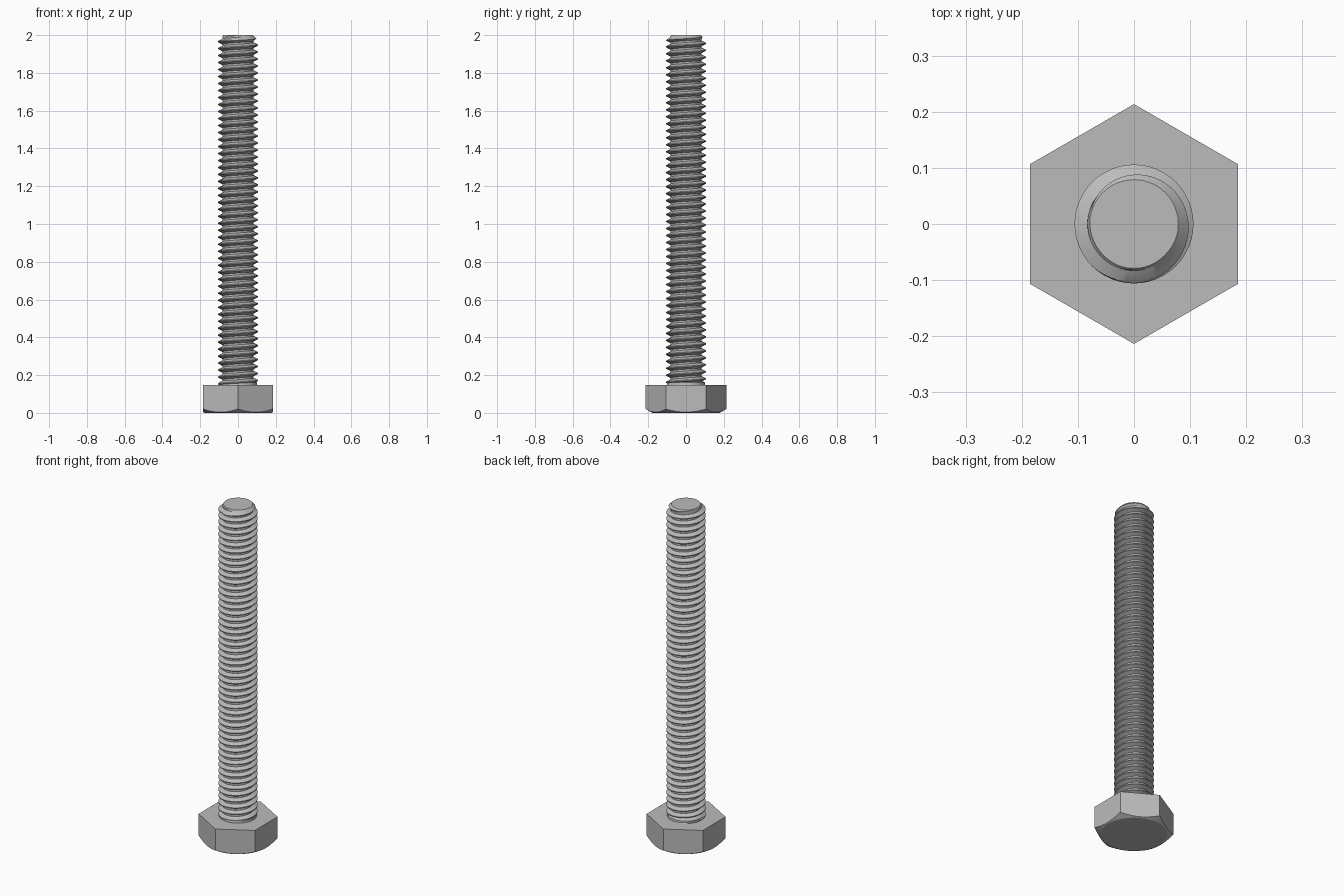
import bpy
import bmesh
from math import cos, sin, tan, pi, radians

cube = bpy.data.objects.get("Cube")
if cube:
    bpy.data.objects.remove(cube, do_unlink=True)

HEIGHT = 2.0
HEAD_TOP = 0.148
APOTHEM = 0.185
BEARING = 0.178       # radius of the flat circle under the head
ROOT, CREST = 0.083, 0.106
PITCH = 0.037
SEGMENTS = 48

steel = bpy.data.materials.new("steel_grey")
steel.diffuse_color = (0.5, 0.5, 0.5, 1)
steel.use_nodes = True
steel.node_tree.nodes["Principled BSDF"].inputs["Base Color"].default_value = (0.5, 0.5, 0.5, 1)


def finish(bm, name):
    """Turn a bmesh into a steel object with sharp edges kept."""
    bmesh.ops.recalc_face_normals(bm, faces=bm.faces)
    mesh = bpy.data.meshes.new(name)
    bm.to_mesh(mesh)
    bm.free()
    mesh.materials.append(steel)
    obj = bpy.data.objects.new(name, mesh)
    bpy.context.collection.objects.link(obj)
    bpy.ops.object.select_all(action='DESELECT')
    obj.select_set(True)
    bpy.context.view_layer.objects.active = obj
    bpy.ops.object.shade_smooth_by_angle(angle=radians(25))
    return obj


def bridge(bm, lower, upper):
    for i in range(len(lower)):
        j = (i + 1) % len(lower)
        bm.faces.new((lower[i], lower[j], upper[j], upper[i]))


# Hexagonal head, its lower corners cut by a shallow cone
bm = bmesh.new()
under, arc, top = [], [], []
for i in range(72):
    a = 2 * pi * i / 72
    r = APOTHEM / cos((a + pi / 6) % (pi / 3) - pi / 6)
    x, y = cos(a), sin(a)
    under.append(bm.verts.new((BEARING * x, BEARING * y, 0)))
    arc.append(bm.verts.new((r * x, r * y, (r - BEARING) * tan(pi / 6))))
    top.append(bm.verts.new((r * x, r * y, HEAD_TOP)))
bridge(bm, under, arc)
bridge(bm, arc, top)
bm.faces.new(under)
bm.faces.new(top)
finish(bm, "hex_head")

# Threaded shank: a helical strip whose last edge meets the next turn
bm = bmesh.new()
profile = [(0, ROOT), (0.25, ROOT), (0.56, CREST), (0.69, CREST)]
start = HEAD_TOP - 2 * PITCH
turns = int((HEIGHT - start) / PITCH) + 3
strip = []
for i in range(turns * SEGMENTS):
    a = 2 * pi * i / SEGMENTS
    row = []
    for offset, radius in profile:
        z = start + PITCH * (i / SEGMENTS + offset)
        r = min(radius, 0.079 + HEIGHT - z)      # chamfered tip
        row.append(bm.verts.new((r * cos(a), r * sin(a), z)))
    strip.append(row)
for i in range(len(strip) - 1):
    here, after = strip[i], strip[i + 1]
    for k in range(3):
        bm.faces.new((here[k], after[k], after[k + 1], here[k + 1]))
    if i + SEGMENTS + 1 < len(strip):
        bm.faces.new((here[3], after[3], strip[i + SEGMENTS + 1][0], strip[i + SEGMENTS][0]))

# Trim both ends flat and close the tip
for z, direction in ((HEIGHT, 1), (HEAD_TOP - 0.01, -1)):
    bmesh.ops.bisect_plane(bm, geom=bm.verts[:] + bm.edges[:] + bm.faces[:], dist=1e-6,
                           plane_co=(0, 0, z), plane_no=(0, 0, direction), clear_outer=True)
rim = [e for e in bm.edges if e.is_boundary and all(v.co.z > HEIGHT - 0.001 for v in e.verts)]
bmesh.ops.holes_fill(bm, edges=rim, sides=0)
finish(bm, "threaded_shank")

# Plain neck where the thread runs out at the head
bm = bmesh.new()
rings = []
for r, z in ((0.102, HEAD_TOP - 0.005), (0.1, HEAD_TOP + 0.012), (ROOT, HEAD_TOP + 0.024)):
    rings.append([bm.verts.new((r * cos(2 * pi * i / SEGMENTS), r * sin(2 * pi * i / SEGMENTS), z))
                  for i in range(SEGMENTS)])
bridge(bm, rings[0], rings[1])
bridge(bm, rings[1], rings[2])
bm.faces.new(rings[0])
bm.faces.new(rings[2])
finish(bm, "shank_neck")
